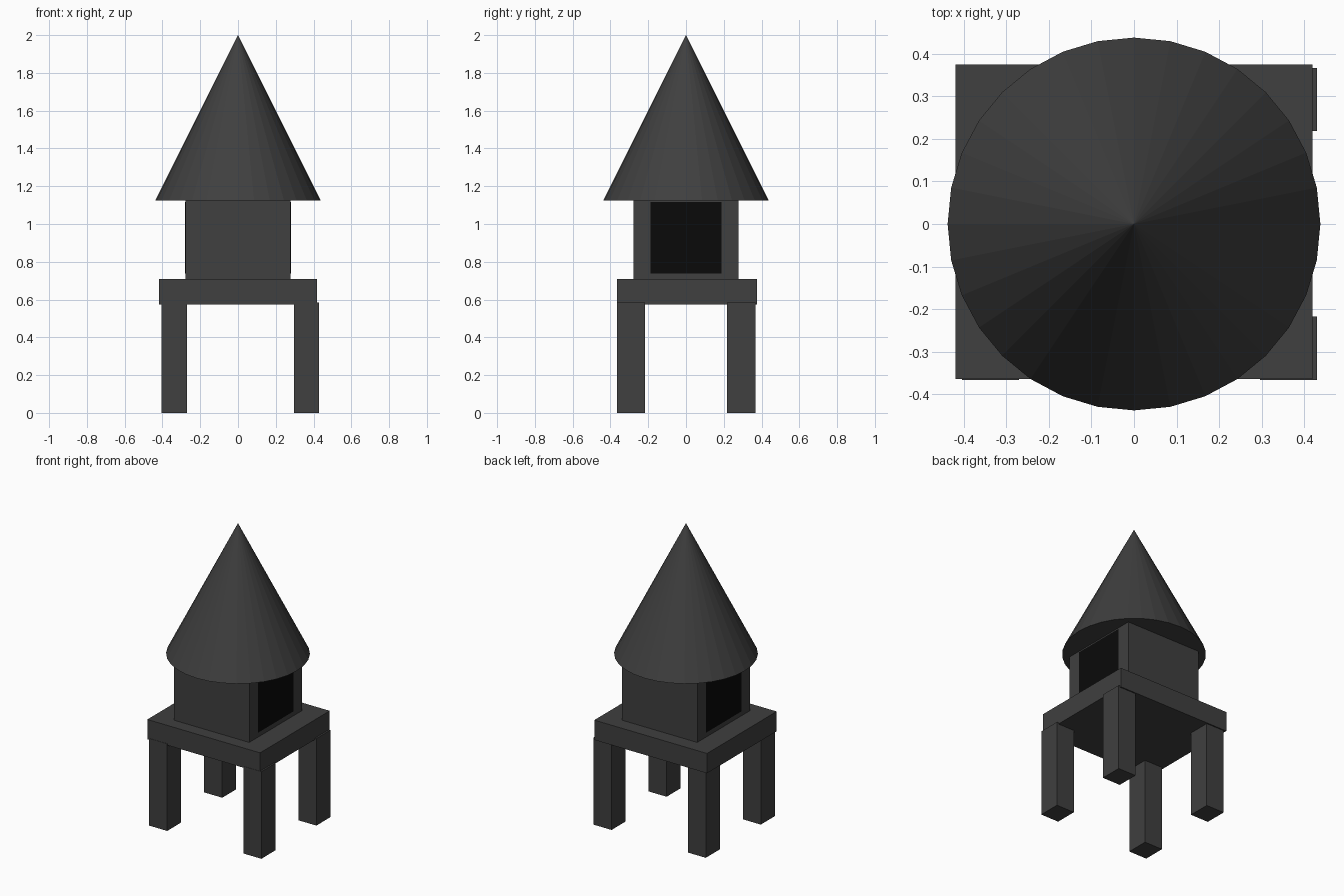
import bpy
from mathutils import Vector

if "Cube" in bpy.data.objects:
    bpy.data.objects.remove(bpy.data.objects["Cube"])


def material(name, value):
    m = bpy.data.materials.new(name)
    m.diffuse_color = (value, value, value, 1)
    m.use_nodes = True
    m.node_tree.nodes["Principled BSDF"].inputs["Base Color"].default_value = m.diffuse_color
    return m


def box(name, lo, hi, mat):
    """Axis-aligned box between two corners."""
    lo, hi = Vector(lo), Vector(hi)
    bpy.ops.mesh.primitive_cube_add(size=1, location=(lo + hi) / 2)
    ob = bpy.context.object
    ob.name = name
    ob.scale = hi - lo
    bpy.ops.object.transform_apply(location=False, rotation=False, scale=True)
    ob.data.materials.append(mat)
    return ob


grey = material("dark_grey", 0.05)
black = material("black", 0.003)

# Four legs, set slightly off-centre under the platform
for side, x in (("left", -0.404), ("right", 0.296)):
    for end, y in (("front", -0.366), ("back", 0.218)):
        box(f"{end}_{side}_leg", (x, y, 0), (x + 0.134, y + 0.149, 0.585), grey)

# Platform and lantern body
box("platform", (-0.419, -0.364, 0.575), (0.419, 0.375, 0.708), grey)
box("body", (-0.279, -0.279, 0.708), (0.279, 0.279, 1.125), grey)

# Dark window panels flush with the left and right walls
for side, s in (("left", -1), ("right", 1)):
    a, b = sorted((s * 0.27, s * 0.281))
    box(f"{side}_window", (a, -0.188, 0.739), (b, 0.188, 1.116), black)

# Faceted conical roof, with a corner on the x axis
bpy.ops.mesh.primitive_cone_add(vertices=32, radius1=0.438, radius2=0, depth=0.875,
                                location=(0, 0, 1.5625))
roof = bpy.context.object
roof.name = "roof"
roof.data.materials.append(grey)
